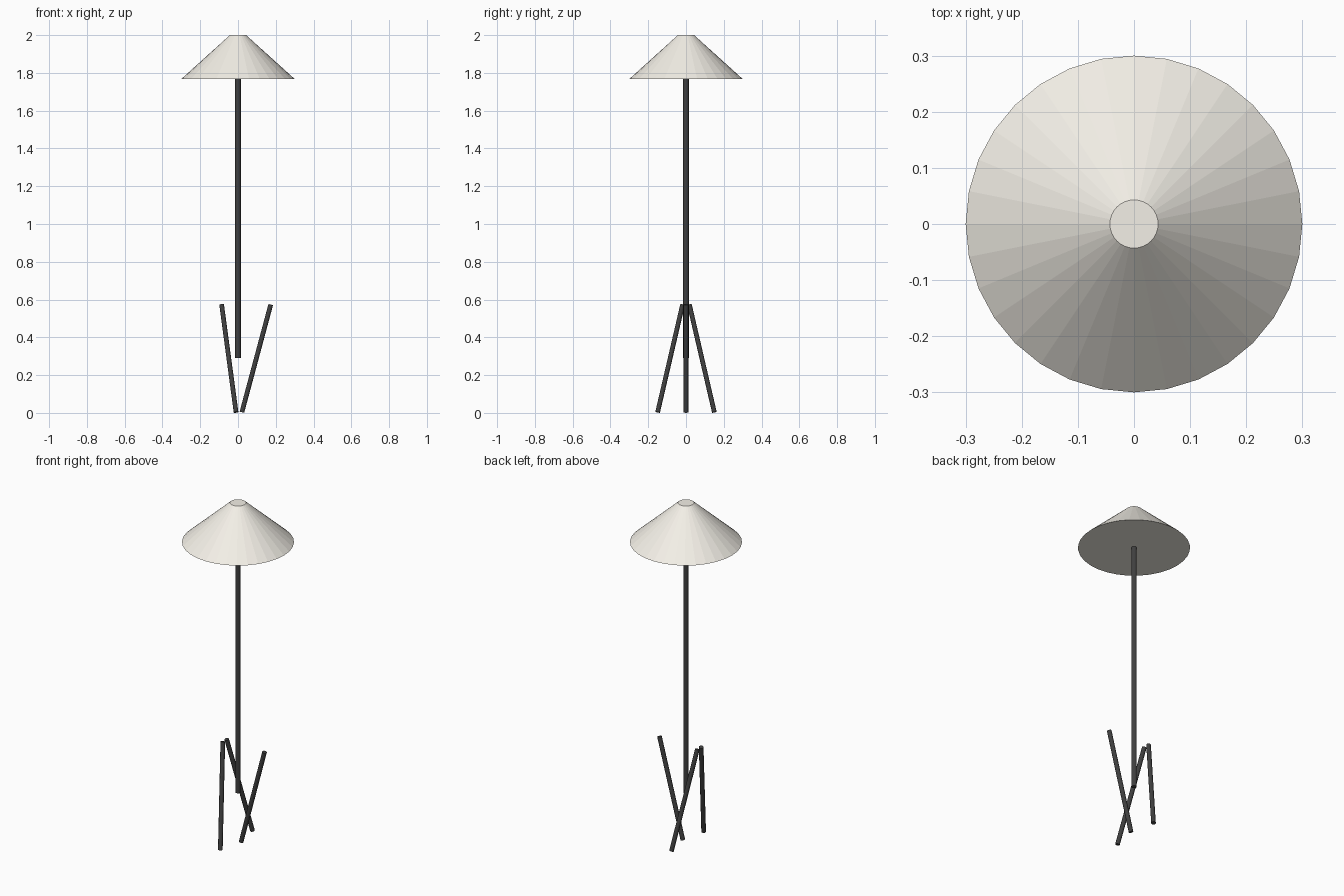
import bpy
from math import radians, cos, sin

if "Cube" in bpy.data.objects:
    bpy.data.objects.remove(bpy.data.objects["Cube"])


def material(name, color):
    m = bpy.data.materials.new(name)
    m.diffuse_color = color
    m.use_nodes = True
    m.node_tree.nodes["Principled BSDF"].inputs["Base Color"].default_value = m.diffuse_color
    return m


dark = material("dark_metal", (0.05, 0.05, 0.05, 1))
cream = material("cream_fabric", (0.9, 0.87, 0.8, 1))


def cone(name, r1, r2, depth, loc, mat, sides=32, rot=(0, 0, 0)):
    bpy.ops.mesh.primitive_cone_add(vertices=sides, radius1=r1, radius2=r2,
                                    depth=depth, location=loc, rotation=rot)
    ob = bpy.context.object
    ob.name = name
    ob.data.materials.append(mat)
    return ob


SHADE_BOTTOM, POLE_BOTTOM = 1.768, 0.29

# Faceted closed shade
cone("lamp_shade", 0.3, 0.043, 2 - SHADE_BOTTOM,
     (0, 0, (2 + SHADE_BOTTOM) / 2), cream)

# Central pole
cone("pole", 0.0147, 0.0147, SHADE_BOTTOM - POLE_BOTTOM,
     (0, 0, (SHADE_BOTTOM + POLE_BOTTOM) / 2), dark, 16)

# Three tilted legs: placed around the pole, each leaning along the opposite turn
for i in range(3):
    a = radians(120 * i)
    cone(f"leg_{i + 1}", 0.0125, 0.0125, 0.59,
         (0.097 * cos(a), 0.097 * sin(a), 0.2885), dark, 16,
         (0, radians(15), -a))
